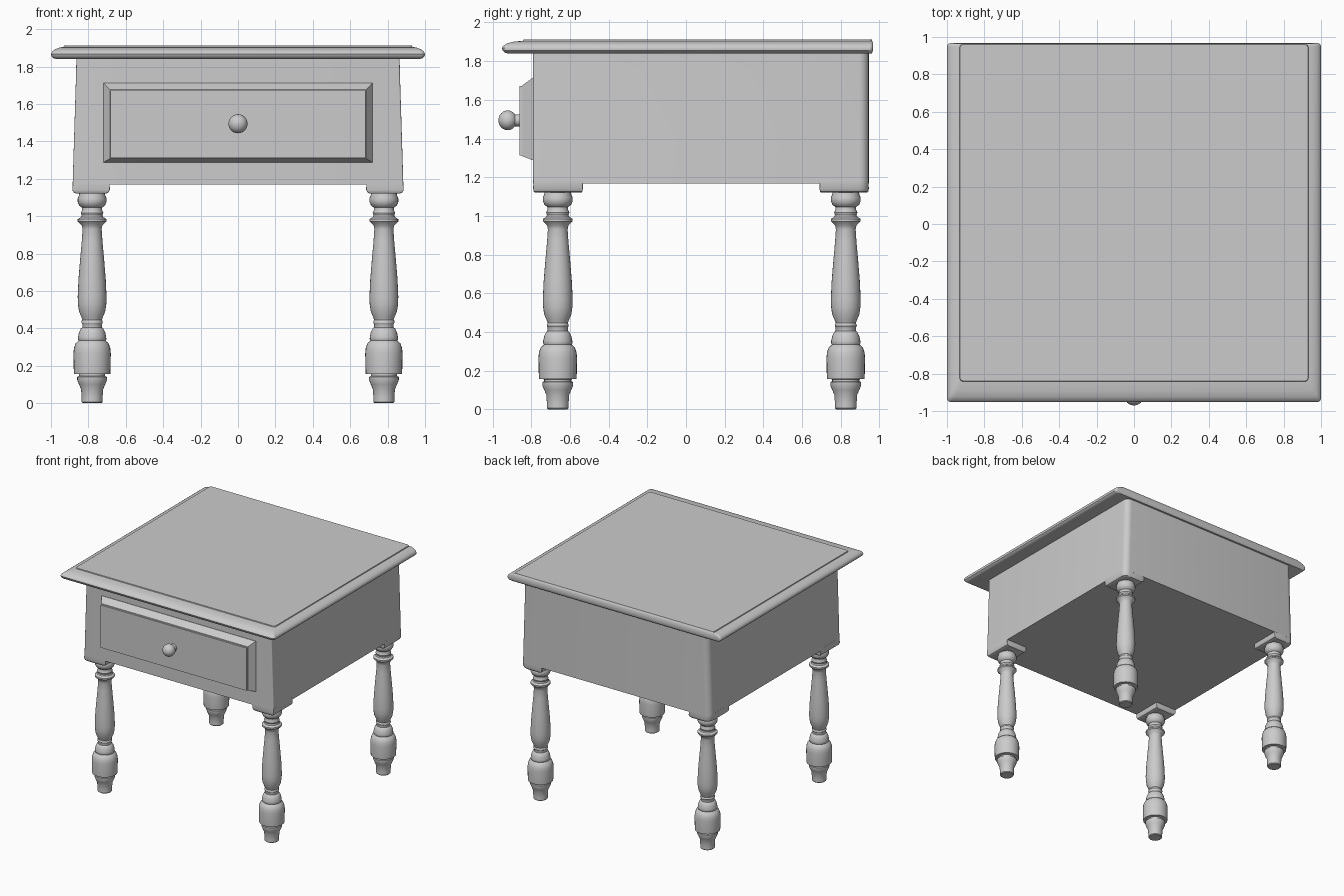
import bpy, bmesh, math

LEG_X, LEG_Y = 0.78, (-0.663, 0.826)


def loft(name, loops, location=(0, 0, 0), angle=35):
    """Skin a stack of equal-length closed loops and cap both ends."""
    bm = bmesh.new()
    rings = [[bm.verts.new(p) for p in loop] for loop in loops]
    n = len(rings[0])
    for a, b in zip(rings, rings[1:]):
        for i in range(n):
            j = (i + 1) % n
            bm.faces.new((a[i], a[j], b[j], b[i]))
    bm.faces.new(rings[0][::-1])
    bm.faces.new(rings[-1])
    bmesh.ops.recalc_face_normals(bm, faces=bm.faces)
    mesh = bpy.data.meshes.new(name)
    bm.to_mesh(mesh)
    bm.free()
    obj = bpy.data.objects.new(name, mesh)
    obj.location = location
    bpy.context.collection.objects.link(obj)
    bpy.ops.object.select_all(action='DESELECT')
    obj.select_set(True)
    bpy.context.view_layer.objects.active = obj
    bpy.ops.object.shade_smooth_by_angle(angle=math.radians(angle))
    return obj


def rect(x0, x1, y0, y1, z, radii=(0, 0, 0, 0), steps=6):
    """Rectangle with a radius per corner: front left, front right, back right, back left."""
    corners = [(x0, y0, 1, 1), (x1, y0, -1, 1), (x1, y1, -1, -1), (x0, y1, 1, -1)]
    pts = []
    for k, ((cx, cy, sx, sy), r) in enumerate(zip(corners, radii)):
        if r == 0:
            pts.append((cx, cy, z))
            continue
        for i in range(steps + 1):
            a = math.pi + (k + i / steps) * math.pi / 2
            pts.append((cx + sx * r + r * math.cos(a), cy + sy * r + r * math.sin(a), z))
    return pts


def lathe(name, profile, location, segments=28):
    return loft(name, [[(r * math.cos(2 * math.pi * i / segments),
                         r * math.sin(2 * math.pi * i / segments), z)
                        for i in range(segments)] for r, z in profile], location)


# table top: rounded lip on front and sides, nearly flush at the back
lip = [(0.972, -0.922, 0.960, 1.840), (0.988, -0.938, 0.964, 1.845),
       (0.998, -0.948, 0.966, 1.855), (1.000, -0.952, 0.967, 1.867),
       (0.994, -0.944, 0.967, 1.880), (0.978, -0.924, 0.966, 1.892),
       (0.955, -0.890, 0.965, 1.901), (0.932, -0.842, 0.963, 1.905),
       (0.930, -0.840, 0.960, 1.912)]
loft("table_top", [rect(-x, x, f, b, z, (0.02,) * 4) for x, f, b, z in lip])

# body box, widening slightly downward, rounded back corners
loft("body", [rect(-x, x, -0.79, 0.945, z, (0.008, 0.008, 0.05, 0.05))
              for x, z in [(0.884, 1.168), (0.877, 1.4), (0.866, 1.75), (0.864, 1.845)]])

# turned leg profile: radius, height
leg_profile = [(0.050, 0.0), (0.056, 0.006), (0.056, 0.03), (0.059, 0.075), (0.070, 0.10),
               (0.080, 0.125), (0.080, 0.140), (0.070, 0.145), (0.070, 0.155),
               (0.097, 0.157), (0.098, 0.175), (0.100, 0.265), (0.097, 0.295),
               (0.088, 0.320), (0.072, 0.334), (0.076, 0.342), (0.075, 0.355),
               (0.070, 0.378), (0.060, 0.400), (0.052, 0.405), (0.052, 0.422),
               (0.057, 0.430), (0.056, 0.440), (0.052, 0.445), (0.058, 0.462),
               (0.070, 0.490), (0.076, 0.530), (0.077, 0.570), (0.073, 0.660),
               (0.064, 0.770), (0.055, 0.870), (0.051, 0.930), (0.055, 0.950),
               (0.077, 0.972), (0.077, 0.984), (0.060, 0.995), (0.056, 1.005),
               (0.060, 1.018), (0.054, 1.030), (0.054, 1.046), (0.068, 1.056),
               (0.077, 1.075), (0.077, 1.095), (0.070, 1.112), (0.068, 1.130)]

# corner blocks and legs
for sx, side in ((-1, "left"), (1, "right")):
    for y, end in zip(LEG_Y, ("front", "back")):
        y0, y1 = (-0.79, -0.533) if end == "front" else (0.69, 0.945)
        x0, x1 = sorted((sx * 0.685, sx * 0.886))
        radii = [0.004] * 4
        if end == "back":
            radii[2 if sx > 0 else 3] = 0.05
        loft(f"{end}_{side}_corner_block",
             [rect(x0 + d, x1 - d, y0 + d * 0.35, y1 - d * 0.35, z, radii)
              for d, z in [(0.022, 1.120), (0.008, 1.126), (0.0, 1.140), (0.002, 1.185)]])
        lathe(f"{end}_{side}_leg", leg_profile, (sx * LEG_X, y, 0))

# drawer front with sloped border and raised panel
panel = loft("drawer_front",
             [rect(-x, x, b, t, h) for x, b, t, h in
              [(0.720, 1.288, 1.713, 0.78), (0.720, 1.288, 1.713, 0.793),
               (0.684, 1.308, 1.676, 0.845), (0.681, 1.311, 1.671, 0.846),
               (0.681, 1.311, 1.671, 0.861)]], angle=15)
panel.rotation_euler.x = math.pi / 2

# drawer knob: stem and ball
ball = [(0.051 * math.sin(a), 0.067 - 0.048 * math.cos(a))
        for a in (math.radians(d) for d in range(40, 180, 12))]
knob = lathe("drawer_knob", [(0.031, -0.01), (0.031, 0.03)] + ball + [(0.003, 0.115)],
             (0, -0.855, 1.494))
knob.rotation_euler.x = math.pi / 2
